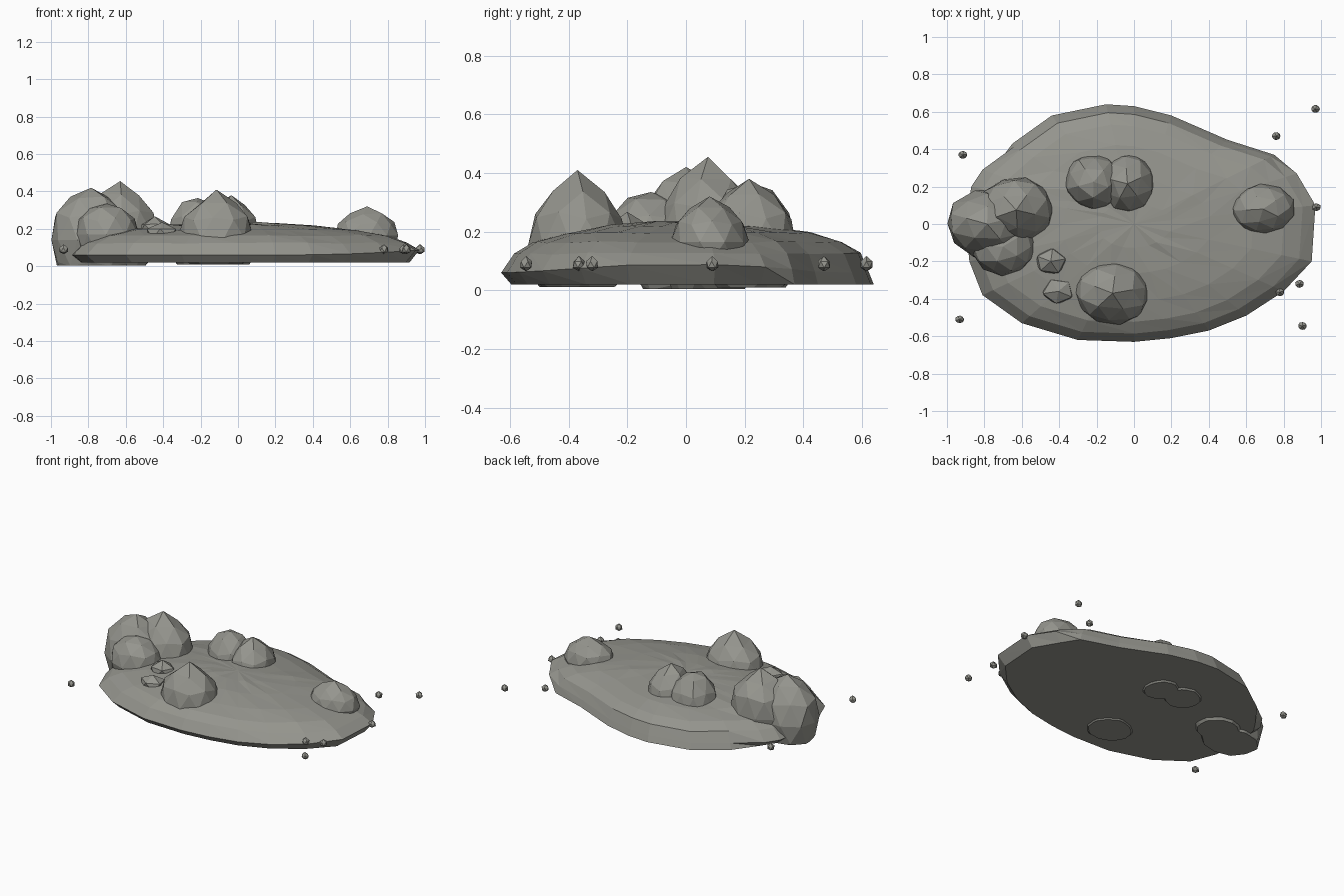
import bpy, bmesh, math, random
from mathutils import Vector

if "Cube" in bpy.data.objects:
    bpy.data.objects.remove(bpy.data.objects["Cube"])

random.seed(4)
stone = bpy.data.materials.new("grey stone")
stone.diffuse_color = (0.30, 0.30, 0.27, 1)
stone.use_nodes = True
stone.node_tree.nodes["Principled BSDF"].inputs["Base Color"].default_value = stone.diffuse_color


def finish(bm, name):
    bmesh.ops.recalc_face_normals(bm, faces=bm.faces)
    me = bpy.data.meshes.new(name)
    bm.to_mesh(me)
    bm.free()
    me.materials.append(stone)
    ob = bpy.data.objects.new(name, me)
    bpy.context.collection.objects.link(ob)
    return ob


# Low mound: one uneven oval outline, shrunk and lifted ring by ring
outline = [(.97, .10), (.95, -.20), (.80, -.36), (.60, -.49), (.40, -.57), (.20, -.61),
           (0, -.63), (-.30, -.62), (-.60, -.53), (-.81, -.38), (-.88, -.20), (-.90, 0),
           (-.87, .20), (-.81, .29), (-.65, .43), (-.44, .58), (-.15, .64), (0, .63),
           (.20, .58), (.50, .45), (.75, .37), (.87, .27)]
rings = [(1.0, .06), (.93, .125), (.83, .165), (.66, .195), (.42, .22), (.2, .232)]
bm = bmesh.new()
base = []
for x, y in outline:                     # the back edge drops straight to the base
    s = 1.0 if y > .3 else .945
    base.append(bm.verts.new((x * s, y * s, .02)))
bm.faces.new(base)
prev = base
for s, z in rings:
    ring = []
    for x, y in outline:
        h = z + random.uniform(-.004, .004)
        k = s
        if s == 1.0:
            h = .06 + .03 * max(0, x) ** 3
            if y > .3:
                k = .975
        ring.append(bm.verts.new((x * k, y * k, h)))
    n = len(ring)
    for i in range(n):
        j = (i + 1) % n
        bm.faces.new((prev[i], prev[j], ring[j]))
        bm.faces.new((prev[i], ring[j], ring[i]))
    prev = ring
tip = bm.verts.new((0, 0, .236))
for i in range(n):
    bm.faces.new((prev[i], prev[(i + 1) % n], tip))
finish(bm, "mound")


def rock(name, x, y, z, rx, ry, rz, top, floor, turn=0, sub=2, rough=.04):
    """Faceted boulder with a pointed top and a flat underside."""
    bm = bmesh.new()
    bmesh.ops.create_icosphere(bm, subdivisions=sub, radius=1)
    c, s = math.cos(turn), math.sin(turn)
    for v in bm.verts:
        pole = v.co.z > .99
        p = v.co * random.uniform(1 - rough, 1 + rough)
        p = Vector((c * p.x - s * p.y, s * p.x + c * p.y, p.z))
        v.co = (x + p.x * rx, y + p.y * ry, top if pole else z + p.z * rz)
    cut = bmesh.ops.bisect_plane(bm, geom=bm.verts[:] + bm.edges[:] + bm.faces[:],
                                 plane_co=(0, 0, floor), plane_no=(0, 0, -1), clear_outer=True)
    edges = [e for e in cut["geom_cut"] if isinstance(e, bmesh.types.BMEdge)]
    if edges:
        bmesh.ops.contextual_create(bm, geom=edges)
    return finish(bm, name)


# Boulders: centre, radii, peak height, underside height, turn
rock("left_boulder_outer", -.785, 0, .14, .22, .18, .27, .42, .004, .3)
rock("left_boulder_tall", -.63, .075, .17, .20, .18, .25, .455, .004, 1.0)
rock("left_boulder_front", -.70, -.12, .17, .175, .155, .165, .335, .03, .6)
rock("front_boulder", -.115, -.37, .15, .205, .175, .215, .41, .012, .2)
rock("back_boulder_left", -.215, .225, .15, .16, .155, .22, .365, .01, .9)
rock("back_boulder_right", -.035, .215, .15, .15, .165, .21, .38, .01, .4)
rock("right_boulder", .69, .08, .165, .17, .135, .135, .32, .05, .7)
rock("small_stone_back", -.445, -.20, .20, .09, .075, .055, .267, .1, .2, 1)
rock("small_stone_front", -.405, -.36, .175, .09, .075, .055, .235, .1, .8, 1)

# Loose pebbles around the edge
for i, (x, y) in enumerate([(.97, .615), (.76, .47), (-.915, .37), (-.932, -.51), (.90, -.545),
                            (.885, -.32), (.78, -.365), (.975, .09), (-.72, .26)]):
    rock("pebble_%d" % (i + 1), x, y, .088, .026, .023, .024, .117, .066, i * .7, 1)
